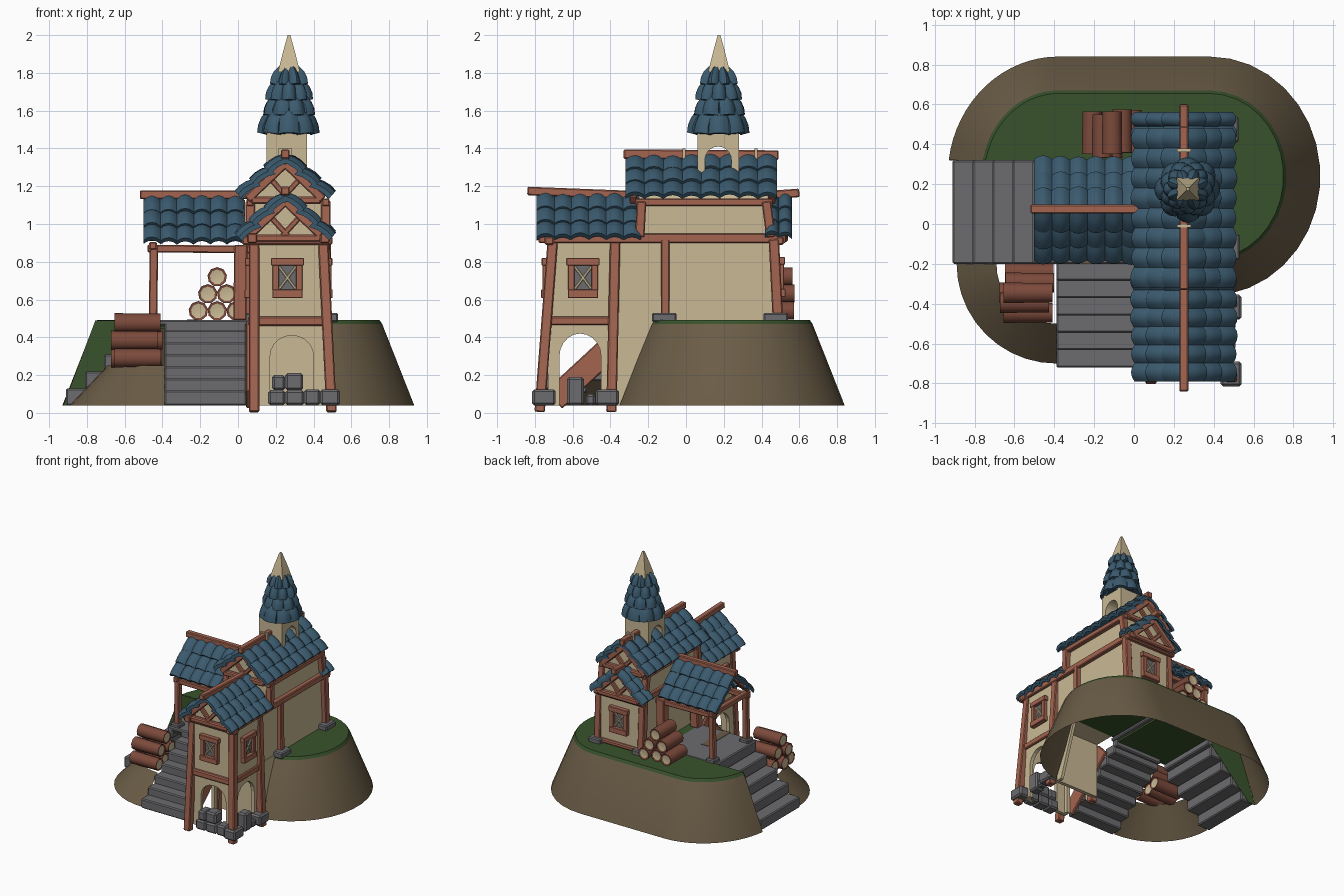
import bpy, bmesh, math, random
from mathutils import Vector as V

if "Cube" in bpy.data.objects:
    bpy.data.objects.remove(bpy.data.objects["Cube"])
random.seed(4)

def material(name, c):
    m = bpy.data.materials.new(name)
    m.diffuse_color = (*c, 1)
    m.use_nodes = True
    m.node_tree.nodes["Principled BSDF"].inputs["Base Color"].default_value = m.diffuse_color
    return m
BLUE = material("roof_blue", (.043, .102, .155))
WOOD = material("timber", (.37, .13, .082))
TAN = material("plaster", (.59, .485, .30))
GREY = material("stone", (.15, .145, .155))
DIRT = material("earth", (.145, .108, .062))
GREEN = material("grass", (.040, .086, .025))
BARK = material("bark", (.20, .068, .044))

def finish(name, bm, mats, smooth=0):
    bmesh.ops.recalc_face_normals(bm, faces=bm.faces)
    me = bpy.data.meshes.new(name)
    bm.to_mesh(me); bm.free()
    ob = bpy.data.objects.new(name, me)
    bpy.context.collection.objects.link(ob)
    for m in mats:
        me.materials.append(m)
    if smooth:
        bpy.ops.object.select_all(action='DESELECT')
        ob.select_set(True)
        bpy.context.view_layer.objects.active = ob
        bpy.ops.object.shade_smooth_by_angle(angle=math.radians(smooth))
    return ob

def beam(name, p, q, w=.045, h=None, mat=WOOD, bevel=.006):
    """Squared timber from p to q; w across, h in the upright direction."""
    p, q, h = V(p), V(q), h or w
    d = (q - p).normalized()
    s = d.cross(V((0, 0, 1)))
    s = V((1, 0, 0)) if s.length < .3 else s.normalized()
    t = s.cross(d)
    bm = bmesh.new()
    ends = [[bm.verts.new(e + s*a*w/2 + t*b*h/2) for a, b in ((-1, -1), (1, -1), (1, 1), (-1, 1))] for e in (p, q)]
    for e in ends:
        bm.faces.new(e)
    for i in range(4):
        j = (i + 1) % 4
        bm.faces.new((ends[0][i], ends[0][j], ends[1][j], ends[1][i]))
    if bevel:
        bmesh.ops.bevel(bm, geom=bm.edges[:], offset=bevel, segments=1, affect='EDGES')
    return finish(name, bm, [mat])

def box(name, x0, x1, y0, y1, z0, z1, mat, bevel=.008):
    ym, zm = (y0 + y1)/2, (z0 + z1)/2
    return beam(name, (x0, ym, zm), (x1, ym, zm), y1 - y0, z1 - z0, mat, bevel)

def prism(name, pts, axis, a, b, mat):
    """Outline (u, z) extruded along x or y."""
    bm = bmesh.new()
    put = (lambda u, z, k: (k, u, z)) if axis == 'x' else (lambda u, z, k: (u, k, z))
    r = [[bm.verts.new(put(u, z, k)) for u, z in pts] for k in (a, b)]
    bm.faces.new(r[0]); bm.faces.new(r[1])
    for i in range(len(pts)):
        j = (i + 1) % len(pts)
        bm.faces.new((r[0][i], r[0][j], r[1][j], r[1][i]))
    return finish(name, bm, [mat])

def arch_pts(u0, u1, z0, z1, a0, a1, spring, rise):
    """Wall outline with an arched opening cut from below."""
    c, r = (a0 + a1)/2, (a1 - a0)/2
    arc = [(c - r*math.cos(math.pi*i/10), spring + rise*math.sin(math.pi*i/10)) for i in range(11)]
    return [(u0, z0), (a0, z0)] + arc + [(a1, z0), (u1, z0), (u1, z1), (u0, z1)]

# ---- roof tiles
def tile(bm, o, u, v, n, w0, w1, l):
    """Bulging tile: w0 wide at the top, w1 at the lower edge."""
    layers, lift = [], random.uniform(-.005, .005)
    for drop in (0, .026):
        g = []
        for j in range(4):
            t = j/3
            g.append([bm.verts.new(o + u*s/4*(w0 + (w1 - w0)*t) + v*l*(t - .5) + n*(
                lift + .02*t + .026*(1 - (s/2)**2) + .012*(1 - (2*t - 1)**2) - drop)) for s in range(-2, 3)])
        layers.append(g)
        for j in range(3):
            for i in range(4):
                bm.faces.new((g[j][i], g[j][i+1], g[j+1][i+1], g[j+1][i]))
    rim = [(0, i) for i in range(4)] + [(j, 4) for j in range(3)] + [(3, i) for i in range(4, 0, -1)] + [(j, 0) for j in range(3, 0, -1)]
    A, B = layers
    for k in range(len(rim)):
        (a, b), (c, d) = rim[k], rim[(k + 1) % len(rim)]
        bm.faces.new((A[a][b], A[c][d], B[c][d], B[a][b]))

def gable_roof(name, axis, c, hw, zr, ze, a0, a1, cols, rows=3):
    bm = bmesh.new()
    for side in (-1, 1):
        u, out = (V((0, 1, 0)), V((side, 0, 0))) if axis == 'y' else (V((1, 0, 0)), V((0, side, 0)))
        base = V((c, 0, zr)) if axis == 'y' else V((0, c, zr))
        d = out*hw + V((0, 0, ze - zr))
        L, v = d.length, d.normalized()
        n = out*(zr - ze)/L + V((0, 0, hw/L))
        w = (a1 - a0)/cols
        for r in range(rows):
            for k in range(cols):
                o = base + u*(a0 + w*(k + .5)) + v*L*(r + .5)/rows
                tile(bm, o, u, v, n, w*1.03, w*1.03, L/rows*1.2)
    return finish(name, bm, [BLUE], 45)

# ---- hill: open shell with grass top
def outline(r, z):
    p = []
    for cx, a, b in ((.38, -80, 90), (-.38, 90, 172)):
        for i in range(17):
            t = math.radians(a + (b - a)*i/16)
            p.append((cx + (r - .045)*math.cos(t), .24 + r*math.sin(t), z))
    p[-1] = (p[-1][0], .32, z)
    return p
bm = bmesh.new()
rings = [[bm.verts.new(p) for p in outline(r, z)] for r, z in ((.6, .04), (.43, .47), (.415, .492))]
for k in range(2):
    for i in range(len(rings[0]) - 1):
        f = bm.faces.new((rings[k][i], rings[k][i+1], rings[k+1][i+1], rings[k+1][i]))
        f.material_index = k
bm.faces.new(rings[2] + [bm.verts.new(p) for p in ((0, .32, .492), (0, -.185, .492))]).material_index = 1
finish("hill", bm, [DIRT, GREEN], 35)
prism("hill_cut_side", [(-.925, .04), (-.755, .49), (-.48, .49), (-.5, .4), (-.86, .04)], 'y', .318, .322, GREEN)
box("turf_under_landing", -.5, .03, -.19, .32, .445, .46, GREEN, 0)
bm = bmesh.new()
rings = [[bm.verts.new((-.39 - r*math.cos(math.pi*i/20), -.2 - r*math.sin(math.pi*i/20), z)) for i in range(11)] for r, z in ((.5, .04), (.3, .25))]
for i in range(10):
    bm.faces.new((rings[0][i], rings[0][i+1], rings[1][i+1], rings[1][i]))
finish("corner_mound", bm, [DIRT], 35)

# ---- stairs and landing
box("landing", -.51, .06, -.2, .32, .462, .492, GREY)
box("landing_front_edge", -.39, .045, -.2, -.15, .41, .485, GREY)
box("landing_left_edge", -.51, -.46, -.2, .32, .40, .485, GREY)
prism("landing_earth_patch", [(-.27, .49), (-.21, .49), (-.21, .495), (-.27, .495)], 'y', -.2, .1, DIRT)
for i in range(4):
    z = .13 + .09*i
    box("left_step", -.91 + .1*i, -.79 + .1*i, -.2, .32, z - .09, z, GREY)
for i in range(6):
    z = .118 + .064*i
    box("front_step", -.39, .045, -.72 + .087*i, -.61 + .087*i, z - .078, z, GREY)
beam("stair_stringer", (.055, -.70, .07), (.055, -.3, .44), .025, .13)

# ---- lower gatehouse with arches
prism("gate_front_wall", arch_pts(.08, .46, .04, .92, .17, .40, .3, .11), 'y', -.73, -.70, TAN)
side = arch_pts(-.73, -.37, .04, .92, -.67, -.45, .3, .12)
prism("gate_left_wall", side, 'x', .07, .10, TAN)
prism("gate_right_wall", side, 'x', .435, .465, TAN)
box("gate_back_wall", .07, .46, -.38, -.35, .04, .92, TAN, 0)
prism("gate_side_infill", [(-.38, .04), (-.31, .04), (-.15, .5), (-.38, .5)], 'x', .435, .46, TAN)
for x0, x1 in ((.085, .085), (.495, .45)):
    beam("gate_front_post", (x0, -.775, 0.005), (x1, -.705, .92), .055)
    beam("gate_back_post", (x0, -.395, 0.005), (x1, -.375, .92), .055)
for y in (-.755, -.42):
    box("post_stone", .435, .54, y - .06, y + .065, .04, .125, GREY, .012)
box("gate_beam_front", .06, .48, -.755, -.71, .46, .51, WOOD)
box("gate_eave_beam_front", .02, .50, -.75, -.70, .89, .935, WOOD)
for x in (.075, .46):
    beam("gate_beam_side", (x, -.75, .487), (x, -.36, .487), .045)
    beam("long_eave_beam", (x, -.78, .925), (x, .53, .925), .05)
for x0, x1, z0, z1 in ((.18, .25, .12, .20), (.25, .345, .12, .21), (.25, .35, .04, .12), (.35, .435, .04, .125), (.16, .25, .04, .12)):
    box("threshold_stone", x0, x1, -.79, -.69, z0, z1, GREY, .012)
box("side_stone", .43, .51, -.63, -.54, .04, .19, GREY, .012)
box("side_stone", .45, .51, -.53, -.48, .04, .10, GREY, .012)

# ---- main house
house = lambda x0, x1, z0, ze, za: [(x0, z0), (x1, z0), (x1, ze), (.27, za), (.23, za), (x0, ze)]
prism("house_body", house(.07, .455, .493, .92, .93), 'y', -.37, .49, TAN)
prism("lower_gable", house(.07, .455, .91, .935, 1.12), 'y', -.70, .50, TAN)
prism("upper_storey", house(.075, .45, .92, 1.13, 1.32), 'y', -.25, .44, TAN)
for x in (.065, .465):
    beam("upper_eave_beam", (x, -.27, 1.115), (x, .46, 1.115), .04)
    beam("upper_post", (x, -.245, .93), (x, -.235, 1.12), .05)
    beam("rear_upper_post", (x, .45, .93), (x, .425, 1.12), .05)
    beam("rear_post", (x, .485, .52), (x, .465, .92), .055)
    box("rear_post_foot", x - .05, x + .06, .41, .54, .48, .53, GREY)
beam("middle_post", (.47, -.11, .52), (.465, -.11, .92), .045)
box("middle_post_foot", .44, .53, -.18, -.05, .48, .53, GREY)
box("rear_eave_beam", .03, .49, .48, .52, .89, .935, WOOD)
box("rear_sill", .07, .46, .48, .51, .495, .53, WOOD)

# gable timber: rafters, tie and braces
for y, zt in ((-.74, 1.12), (.52, 1.12), (-.28, 1.32), (.455, 1.32)):
    for s in (-1, 1):
        beam("gable_rafter", (.25 + s*.2, y, zt - .19), (.25, y, zt), .04, .045)
        beam("gable_brace", (.25 + s*.07, y, zt - .09), (.25 - s*.03, y, zt - .2), .03, .03)
    box("gable_tie", .07, .44, y - .02, y + .02, zt - .215, zt - .175, WOOD)

# ---- roofs and ridge poles
gable_roof("gatehouse_roof", 'y', .25, .228, 1.14, .925, -.79, -.24, 6)
gable_roof("rear_roof", 'y', .25, .228, 1.14, .935, .42, .56, 2)
gable_roof("main_roof", 'y', .25, .228, 1.345, 1.145, -.32, .48, 8)
gable_roof("porch_roof", 'x', .07, .232, 1.13, .905, -.5, .03, 6)
beam("lower_ridge_front", (.25, -.84, 1.175), (.25, -.2, 1.15), .045)
beam("lower_ridge_back", (.25, .4, 1.15), (.25, .6, 1.165), .045)
beam("upper_ridge", (.25, -.33, 1.37), (.25, .49, 1.365), .045, .05)
beam("porch_ridge", (-.52, .075, 1.155), (.06, .075, 1.155), .045)
for y in (-.01, .37):
    box("ridge_collar", .215, .285, y - .008, y + .008, 1.33, 1.40, TAN, 0)

# ---- porch frame
for y in (-.15, .29):
    beam("porch_post", (-.45, y, .49), (-.445, y, .89), .045)
    beam("porch_wall_post", (.01, y, .49), (.015, y, .89), .07)
    beam("porch_beam", (-.48, y, .87), (.07, y, .865), .04)
    for x in (-.46, .02):
        beam("porch_rafter", (x, y, .92), (x, .07, 1.12), .035)
    box("porch_foot", -.49, -.41, y - .04, y + .04, .48, .52, GREY)
beam("porch_tie", (-.45, -.18, .885), (-.45, .32, .885), .04)

# ---- windows
def window(at, u, out):
    at, u, out, z = V(at), V(u), V(out), V((0, 0, 1))
    bar = lambda n, a, b, c, d, w, m, k: beam(n, at + u*a + z*b + out*k, at + u*c + z*d + out*k, w, None, m, .003)
    beam("window_pane", at - u*.05, at + u*.05, .012, .14, GREY, 0)
    bar("window_head", -.087, .085, .087, .085, .04, WOOD, .012)
    bar("window_sill", -.08, -.085, .08, -.085, .045, WOOD, .012)
    for s in (-1, 1):
        bar("window_jamb", s*.062, -.08, s*.062, .08, .035, WOOD, .01)
        bar("window_lattice", -s*.045, -.06, s*.045, .06, .014, TAN, .008)
window((.262, -.732, .715), (1, 0, 0), (0, -1, 0))
window((.467, -.545, .715), (0, 1, 0), (1, 0, 0))
window((.068, -.545, .715), (0, 1, 0), (-1, 0, 0))
window((.262, .492, .72), (1, 0, 0), (0, 1, 0))

# ---- bell tower and spire
prism("bell_tower", arch_pts(.06, .28, 1.2, 1.5, .10, .24, 1.34, .07), 'x', .15, .365, TAN)
bm = bmesh.new()
prof = [(.135, 1.485), (.113, 1.58), (.094, 1.66), (.076, 1.74), (.052, 1.815)]
C = V((.27, .175, 0))
for row, ((r0, z0), (r1, z1)) in enumerate(zip(prof, prof[1:])):
    for k in range(8):
        a = math.tau*(k + .5*(row % 2))/8
        out = V((math.cos(a), math.sin(a), 0))
        d = out*(r0 - r1) + V((0, 0, z0 - z1))
        v = d.normalized()
        n = out*-v.z + V((0, 0, v.dot(out)))
        o = C + out*((r0 + r1)/2 - .018) + V((0, 0, (z0 + z1)/2))
        tile(bm, o, V((-out.y, out.x, 0)), v, n, r1*.8, r0*.82, d.length*1.25)
finish("spire_tiles", bm, [BLUE], 45)
def cone(name, n, r0, r1, z0, z1, mat, turn):
    bm = bmesh.new()
    bmesh.ops.create_cone(bm, cap_ends=True, segments=n, radius1=r0, radius2=r1, depth=z1 - z0)
    ob = finish(name, bm, [mat])
    ob.location = C + V((0, 0, (z0 + z1)/2))
    ob.rotation_euler.z = turn
cone("spire_core", 8, .125, .045, 1.48, 1.82, BLUE, 0)
cone("spire_cap", 4, .082, .045, 1.805, 1.91, TAN, math.pi/4)
cone("spire_tip", 4, .045, .01, 1.91, 2.0, TAN, math.pi/4)

# ---- log piles
def log(p, q, r=.052):
    p, q = V(p), V(q)
    bm = bmesh.new()
    bmesh.ops.create_cone(bm, cap_ends=True, segments=9, radius1=r, radius2=r*.95, depth=(q - p).length)
    caps = [f for f in bm.faces if len(f.verts) > 4]
    bmesh.ops.inset_individual(bm, faces=caps, thickness=.013, depth=-.004)
    for f in bm.faces:
        f.material_index = int(f in caps)
    ob = finish("log", bm, [BARK, TAN], 50)
    ob.location = (p + q)/2
    ob.rotation_euler = (q - p).to_track_quat('Z', 'Y').to_euler()
for row in range(3):
    for k in range(3 - row):
        j = random.uniform(-.015, .015)
        x, z = -.21 + .1*k + .05*row, .54 + .09*row
        log((x, .345 + j, z), (x, .56 + j, z))
        y, z = -.445 + .1*k + .05*row, .29 + .093*row
        log((-.66 + j, y, z), (-.415 + j, y, z))
